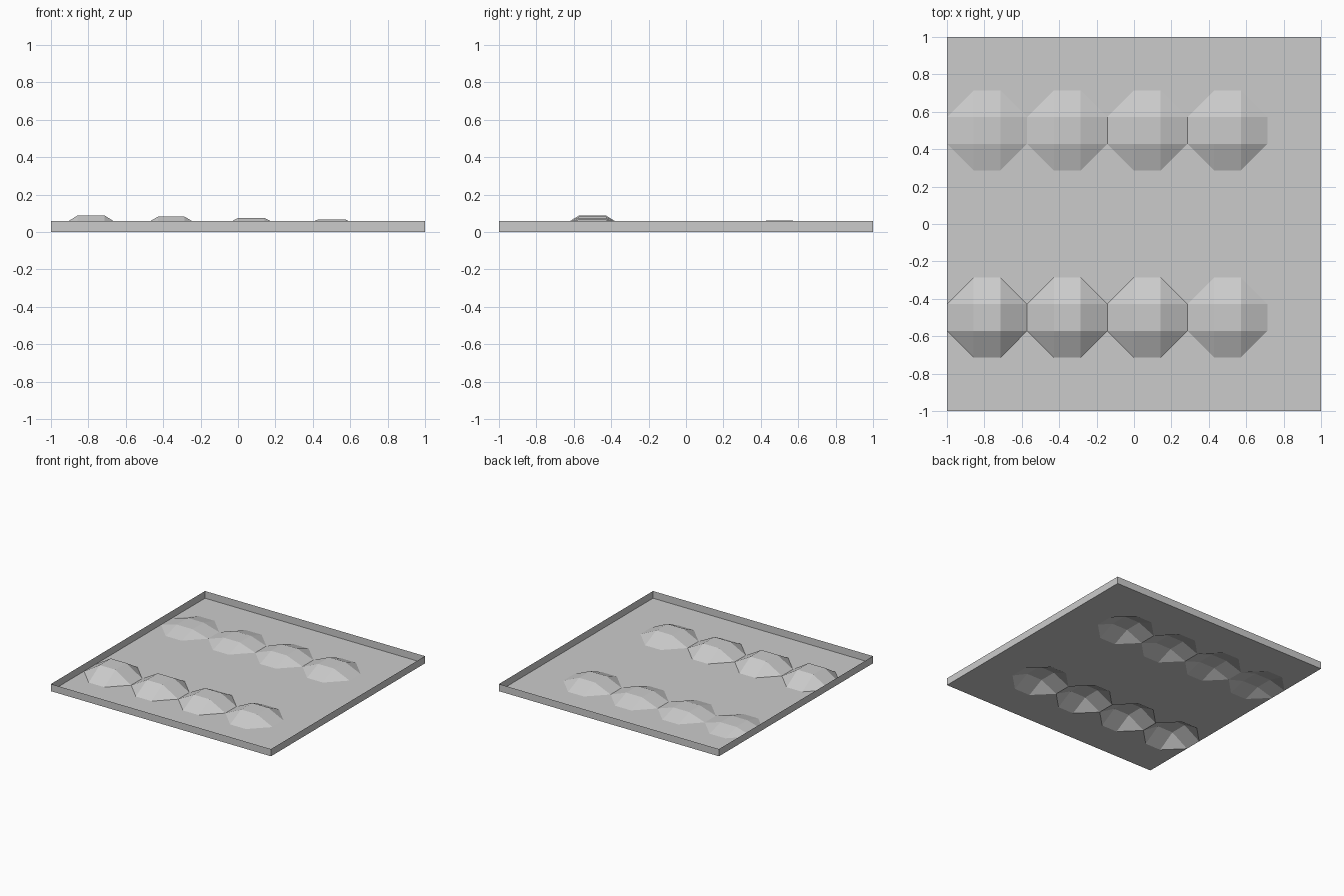
import bpy, bmesh

if "Cube" in bpy.data.objects:
    bpy.data.objects.remove(bpy.data.objects["Cube"])

CELLS = 14
STEP = 2 / CELLS
RIM = 0.059


def add_object(name, bm):
    mesh = bpy.data.meshes.new(name)
    bm.to_mesh(mesh)
    bm.free()
    obj = bpy.data.objects.new(name, mesh)
    bpy.context.collection.objects.link(obj)
    return obj


# Heights of the raised grid points: the front row falls to the right,
# the back row keeps falling on the way back to the left
raised = {}
for n in range(8):
    col = n if n < 4 else 7 - n
    row = 3 if n < 4 else 10
    for i in (1, 2):
        for j in (0, 1):
            raised[(3 * col + i, row + j)] = 0.089 - 0.007 * n

# Floor sheet with faceted bumps
bm = bmesh.new()
bmesh.ops.create_grid(bm, x_segments=CELLS, y_segments=CELLS, size=1)
for v in bm.verts:
    key = (round((v.co.x + 1) / STEP), round((v.co.y + 1) / STEP))
    v.co.z = raised.get(key, 0)

# Cut the corner of each bump so it has an octagonal outline
for f in list(bm.faces):
    high = [k for k, v in enumerate(f.verts) if v.co.z > 0]
    if len(high) == 1:
        vs, k = list(f.verts), high[0]
        bmesh.utils.face_split(f, vs[k - 1], vs[(k + 1) % 4])
add_object("bumpy_floor", bm)

# Thin upright rim around the floor
bm = bmesh.new()
corners = [(-1, -1), (1, -1), (1, 1), (-1, 1)]
low = [bm.verts.new((x, y, 0)) for x, y in corners]
top = [bm.verts.new((x, y, RIM)) for x, y in corners]
for k in range(4):
    m = (k + 1) % 4
    bm.faces.new((low[k], low[m], top[m], top[k]))
add_object("rim", bm)
